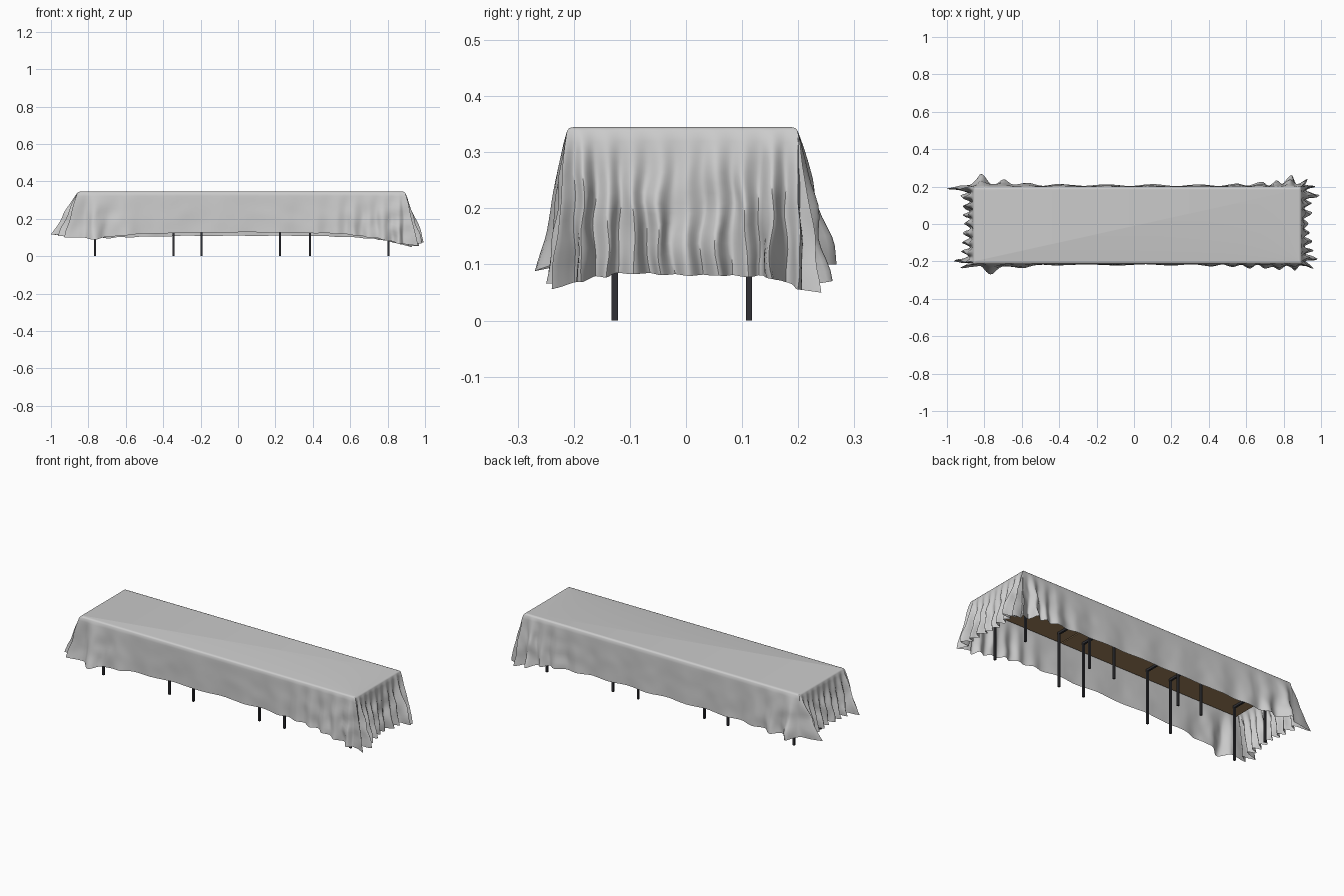
import bpy, bmesh, math
from mathutils import Vector, noise

if "Cube" in bpy.data.objects:
    bpy.data.objects.remove(bpy.data.objects["Cube"])

X0, X1, Y0, Y1, TOP = -0.86, 0.895, -0.213, 0.2, 0.345


def material(name, color):
    m = bpy.data.materials.new(name)
    m.diffuse_color = color
    m.use_nodes = True
    m.node_tree.nodes["Principled BSDF"].inputs["Base Color"].default_value = m.diffuse_color
    return m


def make_object(name, bm, mat=None):
    mesh = bpy.data.meshes.new(name)
    bm.to_mesh(mesh)
    bm.free()
    ob = bpy.data.objects.new(name, mesh)
    bpy.context.collection.objects.link(ob)
    if mat:
        mesh.materials.append(mat)
    return ob


def add_box(bm, lo, hi):
    lo, hi = Vector(lo), Vector(hi)
    res = bmesh.ops.create_cube(bm, size=1)
    for v in res["verts"]:
        v.co = Vector(((lo[i] + hi[i]) / 2 + v.co[i] * (hi[i] - lo[i]) for i in range(3)))


wood = material("wood", (0.36, 0.23, 0.11, 1))
metal = material("dark_metal", (0.03, 0.03, 0.035, 1))

# Three tables in a row, each with a board and a leg frame
YA, YB, R = -0.127, 0.112, 0.0055
for i, cx in enumerate((-0.555, 0.015, 0.595)):
    bm = bmesh.new()
    add_box(bm, (cx - 0.287, Y0 + 0.008, 0.316), (cx + 0.287, Y1 - 0.008, 0.338))
    make_object(f"table_board_{i + 1}", bm, wood)
    bm = bmesh.new()
    for x in (cx - 0.21, cx + 0.21):
        for y in (YA, YB):
            add_box(bm, (x - R, y - R, 0), (x + R, y + R, 0.316))
        add_box(bm, (x - R, YA, 0.303), (x + R, YB, 0.315))
    ym = (YA + YB) / 2
    add_box(bm, (cx - 0.21, ym - R, 0.303), (cx + 0.21, ym + R, 0.315))
    make_object(f"leg_frame_{i + 1}", bm, metal)

# Tips of the hanging folds at the hem, counter-clockwise (x, y, z)
TIPS = [
    (-0.77, -0.262, .09), (-0.61, -0.235, .112), (-0.4, -0.222, .122),
    (-0.1, -0.222, .125), (0.2, -0.222, .125), (0.42, -0.226, .122),
    (0.53, -0.231, .118), (0.62, -0.236, .112), (0.70, -0.238, .10),
    (0.78, -0.243, .085), (0.86, -0.246, .065), (0.965, -0.24, .058),
    (0.985, -0.185, .07), (0.955, -0.14, .077), (0.95, -0.095, .08),
    (0.94, -0.045, .08), (0.935, 0.005, .08), (0.95, 0.055, .08),
    (0.955, 0.105, .077), (0.995, 0.155, .075), (0.97, 0.2, .055),
    (0.925, 0.238, .05), (0.835, 0.258, .07), (0.76, 0.236, .085),
    (0.68, 0.225, .095), (0.55, 0.215, .102), (0.35, 0.212, .107),
    (0.1, 0.212, .107), (-0.15, 0.212, .107), (-0.4, 0.215, .105),
    (-0.58, 0.22, .1), (-0.7, 0.235, .095), (-0.815, 0.27, .1),
    (-1.0, 0.19, .115), (-0.93, 0.145, .11), (-0.92, 0.1, .11),
    (-0.915, 0.05, .11), (-0.915, 0.0, .11), (-0.915, -0.05, .11),
    (-0.92, -0.1, .11), (-0.93, -0.15, .11), (-0.965, -0.2, .108),
    (-0.93, -0.235, .1),
]


def clamp_rect(x, y, inset=0.0):
    return Vector((min(max(x, X0 + inset), X1 - inset), min(max(y, Y0 + inset), Y1 - inset), 0))


# Control list of (edge point, outward offset, hem height): tips and valleys between
controls = []
for i, t in enumerate(TIPS):
    n = TIPS[(i + 1) % len(TIPS)]
    a, b = clamp_rect(*t[:2]), clamp_rect(*n[:2])
    oa, ob_ = Vector((t[0], t[1], 0)) - a, Vector((n[0], n[1], 0)) - b
    if abs(a.x - b.x) < 1e-5 or abs(a.y - b.y) < 1e-5:
        mid = (a + b) / 2
    else:
        mid = Vector((X0 if a.x + b.x < 0 else X1, Y0 if a.y + b.y < 0 else Y1, 0))
    controls.append((a, oa, t[2]))
    controls.append((mid, (oa + ob_) * 0.14, (t[2] + n[2]) / 2 + 0.004))

STEPS, ROWS = 6, 14
samples = []
for i, (a, o, z) in enumerate(controls):
    b, p, w = controls[(i + 1) % len(controls)]
    for k in range(STEPS):
        u = k / STEPS
        s = u * u * (3 - 2 * u)
        samples.append((a.lerp(b, u), o.lerp(p, s), z + (w - z) * s))

# Cloth: rounded edge rings, then the skirt rows down to the hem
bm = bmesh.new()
rings = []
for inset, z in ((0.014, TOP), (0.005, TOP - 0.002), (0.001, TOP - 0.007)):
    rings.append([bm.verts.new(clamp_rect(a.x, a.y, inset) + Vector((0, 0, z))) for a, o, h in samples])
for r in range(1, ROWS + 1):
    t = r / ROWS
    ring = []
    for a, o, h in samples:
        z = (TOP - 0.008) * (1 - t) + h * t
        p = a + o * t ** 0.95
        p.z = z
        crumple = 0.2 + 0.8 * min(max((abs(p.x) - 0.5) / 0.25, 0), 1)
        n = noise.noise_vector(Vector((p.x * 16, p.y * 16, p.z * 13)))
        d = n * 0.011 * crumple * min(1, t * 2)
        d.z *= 0.3
        ring.append(bm.verts.new(p + d))
    rings.append(ring)
N = len(samples)
for lower, upper in zip(rings[1:], rings):
    for j in range(N):
        k = (j + 1) % N
        bm.faces.new((upper[j], lower[j], lower[k], upper[k]))
bmesh.ops.remove_doubles(bm, verts=bm.verts[:], dist=1e-5)

# Flat table surface of the cloth
rim = [e for e in bm.edges if e.is_boundary and all(v.co.z > TOP - 0.0005 for v in e.verts)]
bmesh.ops.contextual_create(bm, geom=rim)
bmesh.ops.recalc_face_normals(bm, faces=bm.faces[:])
top = max(bm.faces, key=lambda f: f.calc_area())
if top.normal.z < 0:
    bmesh.ops.reverse_faces(bm, faces=bm.faces[:])
cloth = make_object("tablecloth", bm)
bpy.context.view_layer.objects.active = cloth
cloth.select_set(True)
bpy.ops.object.shade_smooth_by_angle(angle=math.radians(50))
